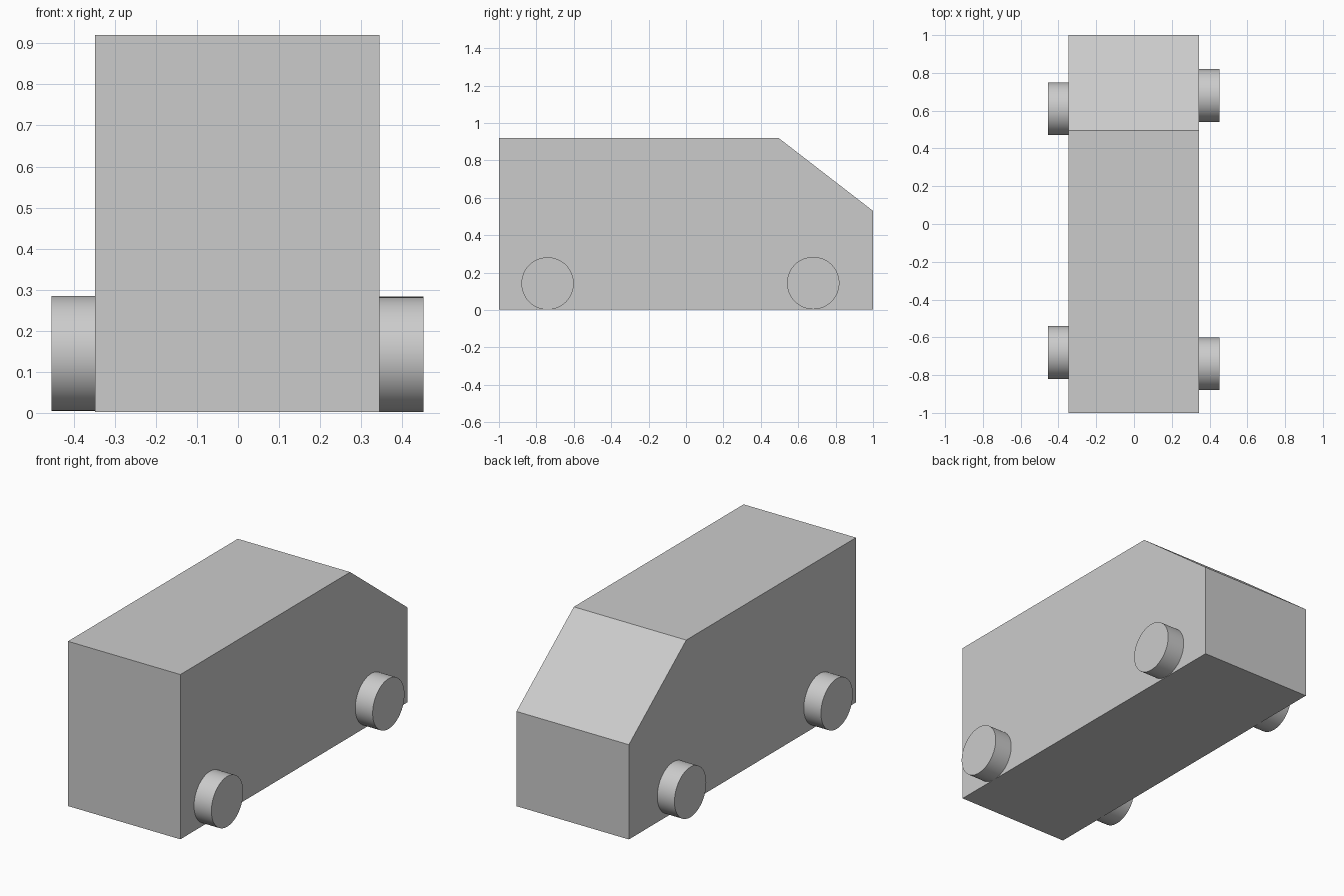
import bpy, bmesh
from math import radians

if "Cube" in bpy.data.objects:
    bpy.data.objects.remove(bpy.data.objects["Cube"])

# Van body: side profile (y, z) extruded across x
profile = [(-1, 0.002), (1, 0.002), (1, 0.53), (0.495, 0.92), (-1, 0.92)]
X_LEFT, X_RIGHT = -0.348, 0.345
bm = bmesh.new()
face = bm.faces.new([bm.verts.new((X_LEFT, y, z)) for y, z in profile])
ext = bmesh.ops.extrude_face_region(bm, geom=[face], use_keep_orig=True)
moved = [g for g in ext["geom"] if isinstance(g, bmesh.types.BMVert)]
bmesh.ops.translate(bm, verts=moved, vec=(X_RIGHT - X_LEFT, 0, 0))
bmesh.ops.recalc_face_normals(bm, faces=bm.faces)
mesh = bpy.data.meshes.new("van_body")
bm.to_mesh(mesh)
bm.free()
bpy.context.collection.objects.link(bpy.data.objects.new("van_body", mesh))


# Wheels: short discs standing out from the side walls
def wheel(name, inner, outer, y, z):
    bpy.ops.mesh.primitive_cylinder_add(
        vertices=64, radius=0.14, depth=abs(outer - inner),
        location=((inner + outer) / 2, y, z), rotation=(0, radians(90), 0))
    bpy.context.object.name = name
    bpy.ops.object.shade_smooth_by_angle(angle=radians(30))


# The hand-placed wheels sit at different lengths on each side
wheel("right_front_wheel", X_RIGHT, 0.452, -0.74, 0.142)
wheel("right_rear_wheel", X_RIGHT, 0.452, 0.68, 0.144)
wheel("left_front_wheel", X_LEFT, -0.454, -0.68, 0.145)
wheel("left_rear_wheel", X_LEFT, -0.454, 0.61, 0.145)
